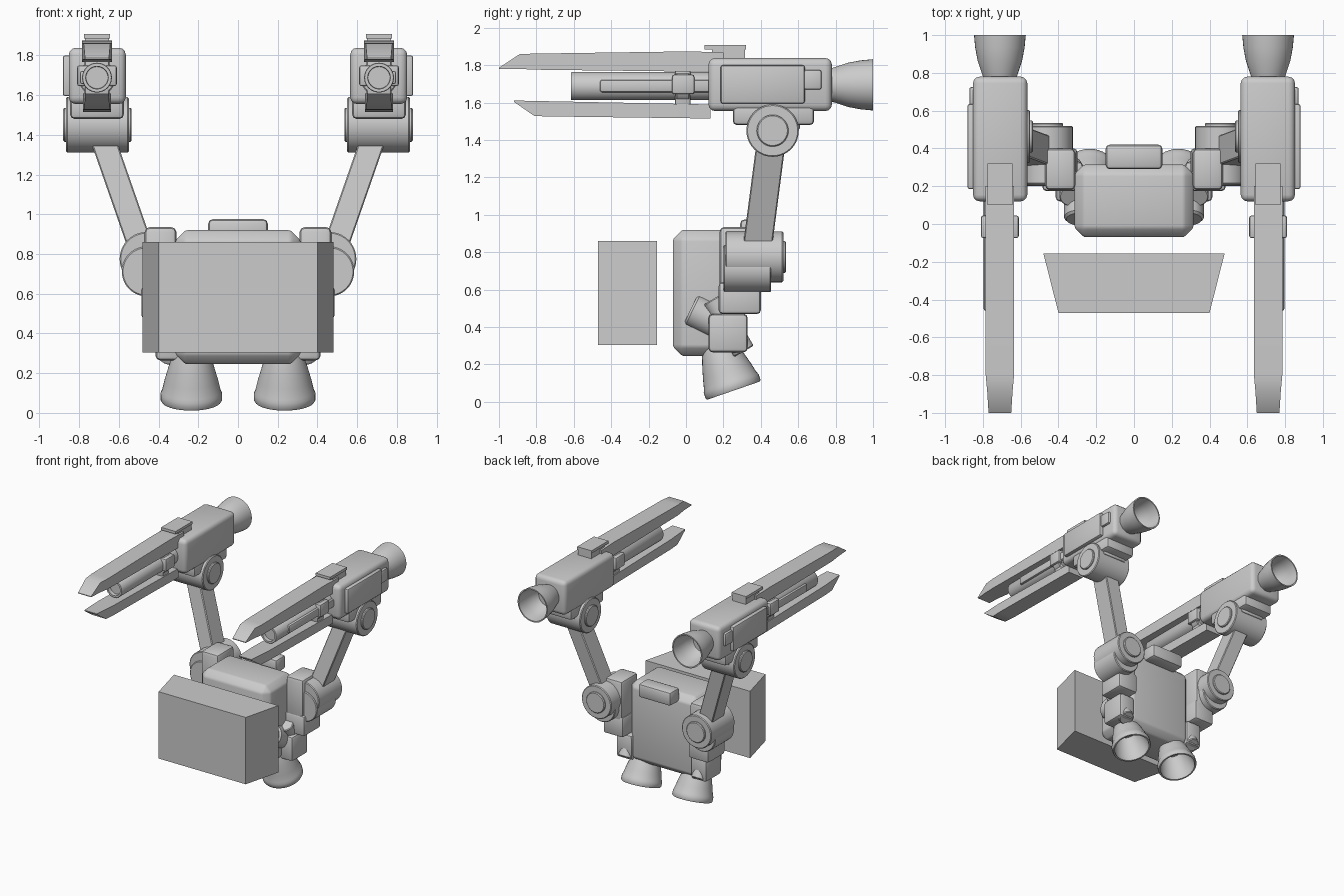
import bpy, bmesh
from mathutils import Vector

cube = bpy.data.objects.get("Cube")
if cube:
    bpy.data.objects.remove(cube, do_unlink=True)

grey = bpy.data.materials.new("plain_grey")
grey.use_nodes = True
grey.diffuse_color = (0.6, 0.6, 0.6, 1)
shader = next(n for n in grey.node_tree.nodes if n.type == 'BSDF_PRINCIPLED')
shader.inputs["Base Color"].default_value = grey.diffuse_color


def finish(name, bm, mirror):
    bmesh.ops.recalc_face_normals(bm, faces=bm.faces)
    mesh = bpy.data.meshes.new(name)
    bm.to_mesh(mesh)
    bm.free()
    mesh.materials.append(grey)
    obj = bpy.data.objects.new(name, mesh)
    bpy.context.collection.objects.link(obj)
    bpy.ops.object.select_all(action='DESELECT')
    obj.select_set(True)
    bpy.context.view_layer.objects.active = obj
    bpy.ops.object.shade_smooth_by_angle(angle=0.6)
    if mirror:
        mod = obj.modifiers.new("mirror", 'MIRROR')
        mod.use_mirror_merge = False


def loft(name, sections, mirror=True, bevels=()):
    """Skin a row of four-cornered sections; bevels are (width, segments)."""
    bm = bmesh.new()
    rings = [[bm.verts.new(p) for p in s] for s in sections]
    bm.faces.new(rings[0])
    bm.faces.new(rings[-1][::-1])
    for a, b in zip(rings, rings[1:]):
        for i in range(4):
            j = (i + 1) % 4
            bm.faces.new((a[i], a[j], b[j], b[i]))
    bmesh.ops.recalc_face_normals(bm, faces=bm.faces)
    for width, segments in bevels:
        bmesh.ops.bevel(bm, geom=bm.edges[:], offset=width, segments=segments,
                        profile=0.5, affect='EDGES', clamp_overlap=True)
    finish(name, bm, mirror)


def box(name, x, y, z, mirror=True, bevels=((0.012, 2),)):
    loft(name, [[(x[0], v, z[0]), (x[1], v, z[0]), (x[1], v, z[1]), (x[0], v, z[1])]
                for v in y], mirror, bevels)


def lathe(name, start, direction, profile):
    """Turn (distance, radius) points round an axis."""
    bm = bmesh.new()
    verts = [bm.verts.new((r, 0, d)) for d, r in profile]
    edges = [bm.edges.new(pair) for pair in zip(verts, verts[1:])]
    bmesh.ops.spin(bm, geom=verts + edges, cent=(0, 0, 0), axis=(0, 0, 1),
                   angle=6.2831853, steps=40)
    bmesh.ops.remove_doubles(bm, verts=bm.verts, dist=0.0005)
    turn = Vector((0, 0, 1)).rotation_difference(Vector(direction).normalized())
    for v in bm.verts:
        v.co = turn @ v.co + Vector(start)
    finish(name, bm, True)


def cylinder(name, start, end, radius, edge=0.006):
    axis = Vector(end) - Vector(start)
    n = axis.length
    lathe(name, start, axis, [(0, 0), (0, radius - edge), (edge, radius),
                              (n - edge, radius), (n, radius - edge), (n, 0)])


# Pack body, rear top pad and floating front block
box("pack_body", (-0.315, 0.315), (-0.07, 0.315), (0.245, 0.92), False,
    ((0.05, 1), (0.012, 2)))
box("rear_pad", (-0.15, 0.15), (0.29, 0.42), (0.86, 0.975), False, ((0.022, 2),))
loft("front_block", [[(-w, y, 0.305), (w, y, 0.305), (w, y, 0.86), (-w, y, 0.86)]
                     for y, w in ((-0.155, 0.48), (-0.47, 0.4))], False)

# Shoulder blocks and fore-aft shoulder drums
box("shoulder_block", (0.31, 0.47), (0.18, 0.4), (0.58, 0.935), True, ((0.025, 2),))
box("lower_shoulder_block", (0.3, 0.485), (0.175, 0.4), (0.47, 0.64), True, ((0.02, 2),))
cylinder("shoulder_drum", (0.46, 0.21, 0.775), (0.46, 0.52, 0.775), 0.136)
cylinder("shoulder_drum_cap", (0.46, 0.5, 0.775), (0.46, 0.535, 0.775), 0.085)
cylinder("lower_drum", (0.46, 0.2, 0.712), (0.46, 0.455, 0.712), 0.125)

# Slanted arm up to the elbow drum
loft("arm", [[(x + i * 0.066, y + j * 0.078, z)
              for i, j in ((-1, -1), (1, -1), (1, 1), (-1, 1))]
             for x, y, z in ((0.47, 0.375, 0.775), (0.705, 0.463, 1.45))],
     True, ((0.006, 1),))
cylinder("elbow_drum", (0.55, 0.463, 1.45), (0.865, 0.463, 1.45), 0.14)
cylinder("elbow_cap", (0.535, 0.463, 1.45), (0.88, 0.463, 1.45), 0.085)

# Launcher housing with outer plate and under-step
CX = 0.71
box("launcher_body", (0.565, 0.852), (0.12, 0.78), (1.555, 1.838), True, ((0.035, 3),))
box("launcher_under_step", (0.575, 0.845), (0.25, 0.685), (1.48, 1.6), True, ((0.022, 2),))
box("launcher_inner_step", (0.6, 0.82), (0.33, 0.61), (1.455, 1.55))
box("side_plate", (0.83, 0.882), (0.185, 0.635), (1.595, 1.8))
box("side_latch", (0.83, 0.872), (0.625, 0.725), (1.67, 1.775))
box("sight_base", (CX - 0.06, CX + 0.06), (0.14, 0.315), (1.8, 1.895), True, ())
box("sight_plate", (CX - 0.066, CX + 0.066), (0.1, 0.32), (1.885, 1.907), True, ())


# Rails with narrowed, slanted tips
def rail(name, stations):
    loft(name, [[(CX - w, y, a), (CX + w, y, a), (CX + w, y, b), (CX - w, y, b)]
                for y, a, b, w in stations])


rail("upper_rail", ((0.2, 1.765, 1.868, 0.075), (0.02, 1.766, 1.874, 0.075),
                    (-0.8, 1.776, 1.862, 0.075), (-0.888, 1.78, 1.86, 0.067),
                    (-1.0, 1.78, 1.786, 0.06)))
rail("lower_rail", ((0.13, 1.515, 1.59, 0.07), (-0.72, 1.526, 1.607, 0.07),
                    (-0.81, 1.528, 1.609, 0.065), (-0.92, 1.604, 1.611, 0.058)))

# Barrel, side strip and collar
lathe("barrel", (CX, -0.615, 1.688), (0, 1, 0),
      [(0.03, 0), (0.03, 0.055), (0, 0.057), (0, 0.072), (0.005, 0.075), (0.8, 0.075), (0.8, 0)])
box("barrel_strip", (CX + 0.04, CX + 0.086), (-0.46, 0.15), (1.655, 1.722))
box("collar_clamp", (CX - 0.1, CX + 0.1), (-0.075, 0.045), (1.645, 1.75))
box("collar_band", (CX - 0.062, CX + 0.062), (-0.06, 0.025), (1.56, 1.82))
cylinder("collar_ring", (CX, -0.055, 1.688), (CX, 0.02, 1.688), 0.093)

# Rear exhaust bell
lathe("launcher_exhaust", (CX, 0.765, 1.695), (0, 1, 0),
      [(0, 0), (0, 0.085), (0.04, 0.098), (0.1, 0.118), (0.17, 0.131), (0.235, 0.137),
       (0.235, 0.127), (0.16, 0.119), (0.09, 0.105), (0.04, 0.08), (0.04, 0)])

# Lower thruster mounts and bells
box("thruster_mount", (0.27, 0.415), (0.12, 0.33), (0.265, 0.47), True, ((0.022, 2),))
cylinder("mount_pipe", (0.335, 0.145, 0.55), (0.335, 0.31, 0.27), 0.06)
cylinder("mount_hub", (0.28, 0.025, 0.495), (0.28, 0.22, 0.4), 0.09, 0.012)
lathe("thruster_bell", (0.235, 0.163, 0.325), (0, 0.326, -0.945),
      [(0, 0), (0, 0.075), (0.04, 0.095), (0.1, 0.115), (0.17, 0.135), (0.225, 0.148),
       (0.24, 0.155), (0.272, 0.155), (0.28, 0.15), (0.28, 0.138), (0.24, 0.138),
       (0.15, 0.115), (0.08, 0.085), (0.08, 0)])
